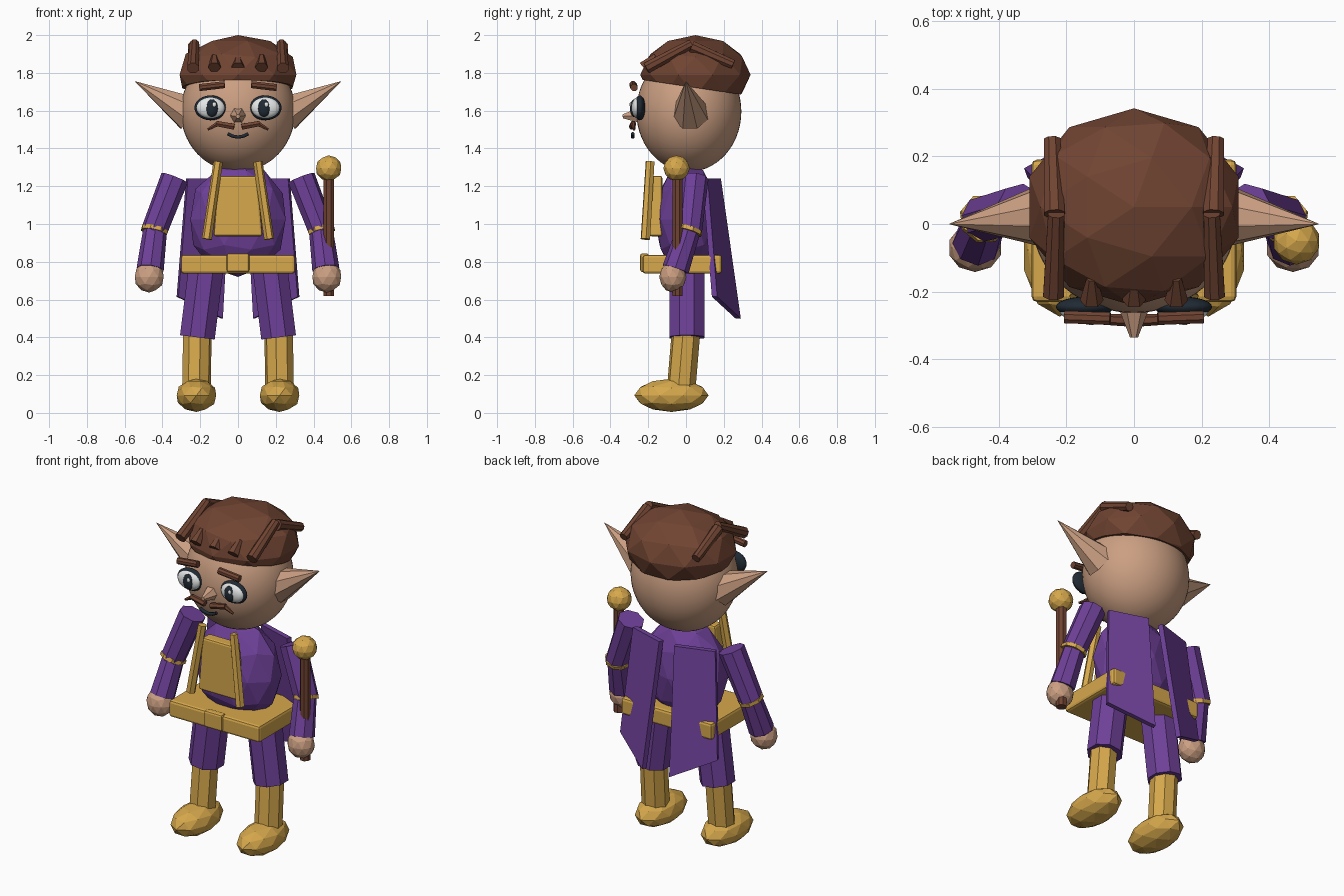
import bpy, bmesh, math
from mathutils import Vector, Matrix

if "Cube" in bpy.data.objects:
    bpy.data.objects.remove(bpy.data.objects["Cube"])


def srgb(r, g, b):
    lin = [((c / 255 + 0.055) / 1.055) ** 2.4 for c in (r, g, b)]
    return (*lin, 1.0)


def material(name, rgb):
    m = bpy.data.materials.new(name)
    m.diffuse_color = srgb(*rgb)
    m.use_nodes = True
    m.node_tree.nodes["Principled BSDF"].inputs["Base Color"].default_value = m.diffuse_color
    return m


SKIN = material("skin", (203, 159, 130))
GOLD = material("gold", (214, 168, 76))
PURPLE = material("purple_cloth", (110, 64, 152))
BROWN = material("brown_hair", (112, 68, 50))
DARK = material("dark_navy", (32, 42, 52))
WHITE = material("eye_white", (235, 238, 238))


def finish(name, bm, mat, smooth=False):
    bmesh.ops.recalc_face_normals(bm, faces=bm.faces)
    me = bpy.data.meshes.new(name)
    bm.to_mesh(me)
    bm.free()
    me.materials.append(mat)
    for p in me.polygons:
        p.use_smooth = smooth
    ob = bpy.data.objects.new(name, me)
    bpy.context.collection.objects.link(ob)
    return ob


def blob(name, loc, radii, mat, sub=2):
    """Faceted ellipsoid."""
    bm = bmesh.new()
    bmesh.ops.create_icosphere(bm, subdivisions=sub, radius=1,
                               matrix=Matrix.Translation(loc) @ Matrix.Diagonal((*radii, 1)))
    return finish(name, bm, mat)


def ball(name, loc, radii, mat, seg=32, rings=20):
    """Smooth ellipsoid."""
    bm = bmesh.new()
    bmesh.ops.create_uvsphere(bm, u_segments=seg, v_segments=rings, radius=1,
                              matrix=Matrix.Translation(loc) @ Matrix.Diagonal((*radii, 1)))
    return finish(name, bm, mat, True)


def rod(name, a, b, r1, r2, mat, sides=8):
    """Straight prism or cone between two points."""
    a, b = Vector(a), Vector(b)
    d = b - a
    rot = d.to_track_quat('Z', 'Y').to_matrix().to_4x4()
    twist = Matrix.Rotation(math.pi / sides, 4, 'Z')
    bm = bmesh.new()
    bmesh.ops.create_cone(bm, cap_ends=True, segments=sides, radius1=r1, radius2=r2,
                          depth=d.length, matrix=Matrix.Translation((a + b) / 2) @ rot @ twist)
    return finish(name, bm, mat)


def box(name, loc, size, mat, bevel=0.0, top=1.0):
    """Bevelled box, optionally narrowed at the top."""
    bm = bmesh.new()
    bmesh.ops.create_cube(bm, size=1)
    for v in bm.verts:
        k = top if v.co.z > 0 else 1
        v.co = Vector((v.co.x * size[0] * k, v.co.y * size[1], v.co.z * size[2])) + Vector(loc)
    if bevel:
        bmesh.ops.bevel(bm, geom=bm.edges[:], offset=bevel, segments=2,
                        affect='EDGES', profile=0.5)
    return finish(name, bm, mat)


def tube(name, pts, r, mat):
    """Thin round tube along a path."""
    cu = bpy.data.curves.new(name, 'CURVE')
    cu.dimensions = '3D'
    cu.bevel_depth = r
    cu.bevel_resolution = 1
    cu.use_fill_caps = True
    sp = cu.splines.new('POLY')
    sp.points.add(len(pts) - 1)
    for p, co in zip(sp.points, pts):
        p.co = (*co, 1)
    cu.materials.append(mat)
    bpy.context.collection.objects.link(bpy.data.objects.new(name, cu))


# Head, nose and mouth
ball("head", (0, 0.015, 1.595), (0.303, 0.278, 0.318), SKIN, 48, 28)
rod("nose", (0, -0.25, 1.575), (0, -0.335, 1.57), 0.045, 0.012, SKIN, 6)
tube("mouth", [(x, -0.282, 1.46 + 6 * x * x) for x in (-0.055, -0.03, 0, 0.03, 0.055)],
     0.01, DARK)

# Hair cap with its underside cut on a slope
bm = bmesh.new()
bmesh.ops.create_icosphere(bm, subdivisions=2, radius=1,
                           matrix=Matrix.Translation((0, 0.05, 1.79))
                           @ Matrix.Diagonal((0.325, 0.292, 0.21, 1)))
cut = bmesh.ops.bisect_plane(bm, geom=bm.verts[:] + bm.edges[:] + bm.faces[:],
                             plane_co=(0, -0.24, 1.765), plane_no=(0, 0.15, 1),
                             clear_inner=True)
bmesh.ops.holes_fill(bm, edges=[e for e in bm.edges if e.is_boundary])
finish("hair", bm, BROWN)
for i, x in enumerate((-0.125, 0, 0.125)):
    rod(f"fringe_tuft_{i}", (x, -0.225, 1.83), (x, -0.16, 1.89), 0.035, 0.015, BROWN, 6)

# Torso, belt and chest panel
blob("torso", (0, 0.005, 1.025), (0.265, 0.17, 0.305), PURPLE)
box("belt", (0, -0.02, 0.787), (0.605, 0.42, 0.1), GOLD, 0.015)
box("buckle", (0, -0.22, 0.795), (0.12, 0.045, 0.1), GOLD, 0.012)
box("chest_panel", (0, -0.16, 1.095), (0.26, 0.07, 0.32), GOLD, 0.012, 0.8)

# Staff held in one hand
rod("staff", (0.48, -0.045, 0.62), (0.48, -0.045, 1.25), 0.03, 0.03, BROWN)
blob("staff_ball", (0.48, -0.05, 1.295), (0.07, 0.07, 0.068), GOLD)

for s, side in ((-1, "left"), (1, "right")):
    def P(x, y, z):
        return (s * x, y, z)

    # Ears and eyes
    rod(f"ear_{side}", P(0.255, 0.025, 1.585), P(0.545, 0, 1.755), 0.1, 0.001, SKIN)
    ball(f"eye_rim_{side}", P(0.145, -0.245, 1.615), (0.086, 0.03, 0.066), DARK, 24, 12)
    ball(f"eye_white_{side}", P(0.145, -0.258, 1.615), (0.075, 0.03, 0.055), WHITE, 24, 12)
    ball(f"iris_{side}", P(0.138, -0.275, 1.613), (0.034, 0.022, 0.047), DARK, 16, 10)
    ball(f"eye_glint_{side}", (s * 0.138 + 0.012, -0.293, 1.632), (0.011, 0.006, 0.013), WHITE, 10, 6)

    # Brows and moustache
    rod(f"brow_{side}", P(0.07, -0.28, 1.738), P(0.205, -0.275, 1.722), 0.02, 0.02, BROWN)
    rod(f"moustache_inner_{side}", P(0.02, -0.285, 1.515), P(0.115, -0.28, 1.532), 0.018, 0.016, BROWN, 6)
    rod(f"moustache_tip_{side}", P(0.1, -0.28, 1.535), P(0.16, -0.275, 1.5), 0.015, 0.007, BROWN, 6)

    # Hair locks running over the crown
    rod(f"front_lock_{side}", P(0.238, -0.21, 1.825), P(0.23, 0.03, 1.955), 0.033, 0.026, BROWN)
    rod(f"back_lock_{side}", P(0.242, 0.25, 1.845), P(0.235, 0.03, 1.94), 0.026, 0.033, BROWN)

    # Chest strap
    rod(f"strap_{side}", P(0.165, -0.215, 0.92), P(0.105, -0.19, 1.33), 0.027, 0.025, GOLD, 6)

    # Cape panel: flat four-cornered sheet with thickness
    bm = bmesh.new()
    corners = [P(0.275, 0.115, 1.24), P(0.05, 0.185, 1.24),
               P(0.09, 0.29, 0.50), P(0.325, 0.165, 0.615)]
    face = bm.faces.new([bm.verts.new(c) for c in corners])
    ext = bmesh.ops.extrude_face_region(bm, geom=[face])
    bmesh.ops.translate(bm, vec=(s * -0.01, -0.028, 0),
                        verts=[g for g in ext["geom"] if isinstance(g, bmesh.types.BMVert)])
    if face.is_valid and len([f for f in bm.faces if len(f.verts) == 4]) < 6:
        bm.faces.new([v for v in face.verts])
    finish(f"cape_{side}", bm, PURPLE)

    # Arms and hands
    rod(f"upper_arm_{side}", P(0.335, 0.045, 1.245), P(0.445, 0.015, 0.96), 0.075, 0.07, PURPLE)
    rod(f"cuff_{side}", P(0.44, 0.018, 0.975), P(0.445, 0.012, 0.955), 0.074, 0.074, GOLD)
    rod(f"forearm_{side}", P(0.435, 0.025, 1.0), P(0.465, -0.055, 0.76), 0.062, 0.072, PURPLE)
    blob(f"hand_{side}", P(0.47, -0.07, 0.72), (0.08, 0.072, 0.083), SKIN)

    # Legs and boots
    rod(f"trouser_leg_{side}", P(0.165, 0.005, 0.80), P(0.215, 0.005, 0.40), 0.1, 0.1, PURPLE)
    rod(f"boot_shaft_{side}", P(0.215, 0.0, 0.43), P(0.22, -0.025, 0.13), 0.077, 0.077, GOLD)
    blob(f"boot_foot_{side}", P(0.22, -0.077, 0.093), (0.11, 0.197, 0.088), GOLD)
